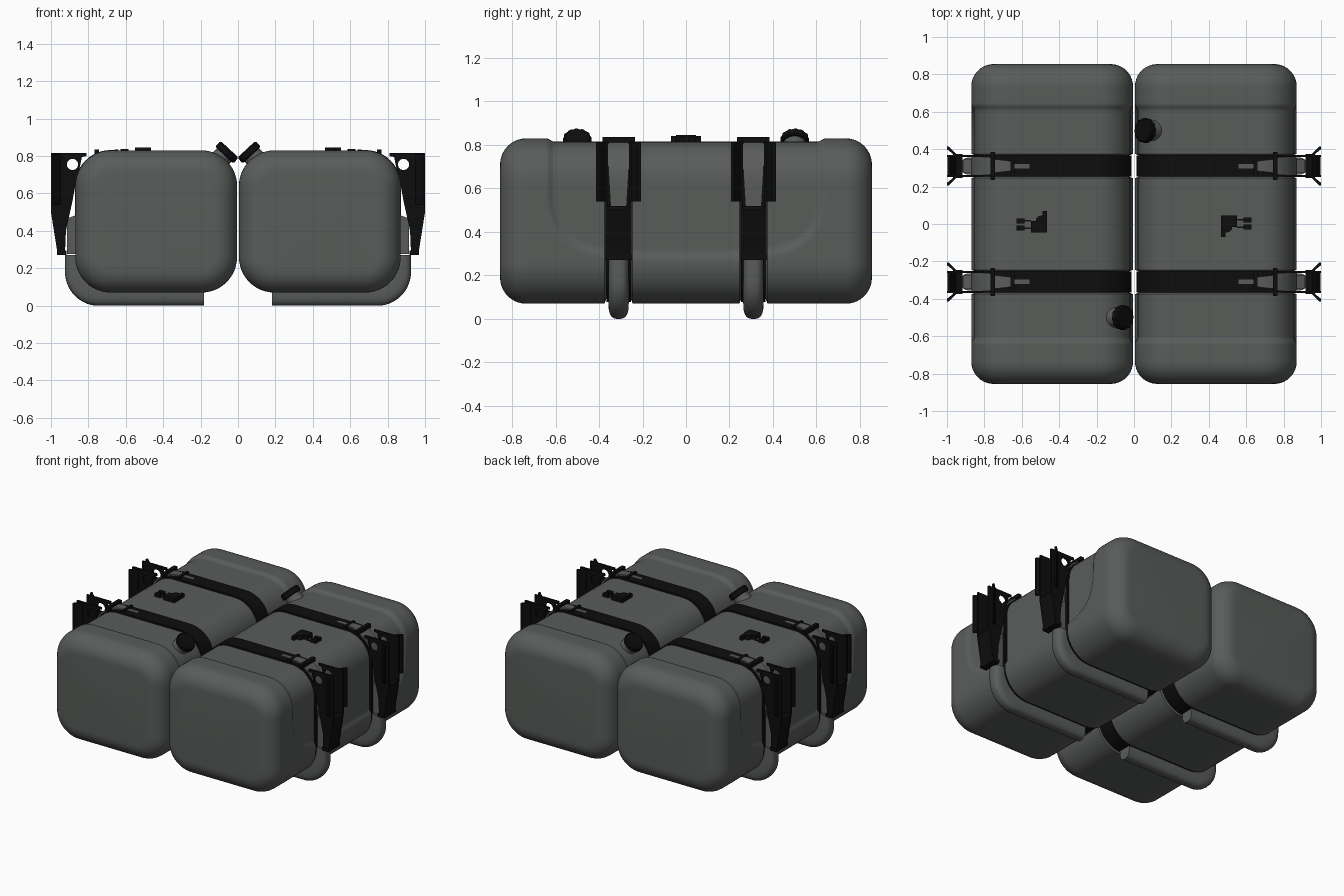
import bpy, bmesh, math
from mathutils import Vector, Matrix

if "Cube" in bpy.data.objects:
    bpy.data.objects.remove(bpy.data.objects["Cube"], do_unlink=True)


def material(name, color):
    m = bpy.data.materials.new(name)
    m.use_nodes = True
    m.diffuse_color = color
    m.node_tree.nodes["Principled BSDF"].inputs["Base Color"].default_value = color
    return m


GREY = material("dark grey", (0.1, 0.108, 0.102, 1))
BLACK = material("black", (0.004, 0.004, 0.004, 1))
STRAPS = {"front": -0.31, "rear": 0.31}


def place(name, mesh, mat, y=0.0):
    """Left copy plus the right copy, turned half way round the z axis."""
    mesh.materials.clear()
    mesh.materials.append(mat)
    mesh.shade_smooth()
    mesh.set_sharp_from_angle(angle=math.radians(35))
    for side, turn in (("left", 0), ("right", math.pi)):
        ob = bpy.data.objects.new(side + "_" + name, mesh)
        ob.matrix_world = Matrix.Rotation(turn, 4, "Z") @ Matrix.Translation((0, y, 0))
        bpy.context.collection.objects.link(ob)


def finish(bm, name, mat, y=0.0):
    bmesh.ops.recalc_face_normals(bm, faces=bm.faces)
    mesh = bpy.data.meshes.new(name)
    bm.to_mesh(mesh)
    bm.free()
    place(name, mesh, mat, y)


def skin(bm, rings, loop=False):
    """Bridge equal closed rings, capping the ends unless looped."""
    rows = [[bm.verts.new(p) for p in ring] for ring in rings]
    n = len(rows[0])
    for a, b in zip(rows, rows[1:] + rows[:1] if loop else rows[1:]):
        for i in range(n):
            j = (i + 1) % n
            bm.faces.new((a[i], a[j], b[j], b[i]))
    if not loop:
        bm.faces.new(rows[0])
        bm.faces.new(rows[-1])


def section(x0, x1, z0, z1, r, straight=24, corner=12):
    """Rounded rectangle as (point, outward normal) pairs, counter-clockwise."""
    out = []
    centres = [(x1 - r, z0 + r), (x1 - r, z1 - r), (x0 + r, z1 - r), (x0 + r, z0 + r)]
    for q, c in enumerate(centres):
        for k in range(corner + 1):
            a = math.pi / 2 * (q - 1 + k / corner)
            n = Vector((math.cos(a), math.sin(a)))
            out.append((Vector(c) + n * r, n))
        end = Vector(centres[(q + 1) % 4]) + n * r
        start = out[-1][0]
        out += [(start.lerp(end, k / straight), n) for k in range(1, straight)]
    return out


def prism(bm, outline, y0, y1):
    skin(bm, [[(x, y, z) for x, z in outline] for y in (y0, y1)])


def box(bm, x0, x1, y0, y1, z0, z1):
    prism(bm, [(x0, z0), (x1, z0), (x1, z1), (x0, z1)], y0, y1)


def cylinder(bm, radius, depth, matrix, sides=32, top=None):
    bmesh.ops.create_cone(bm, cap_ends=True, segments=sides, radius1=radius,
                          radius2=top or radius, depth=depth, matrix=matrix)


def sweep(bm, path, width, thick, base=0.0, rounded=False, loop=False):
    """Band following (point, normal) pairs, with a flat or domed outer face."""
    rings = []
    for p, n in path:
        w, t = width(p), thick(p, n)
        if rounded:
            arc = [math.pi * k / 16 for k in range(17)]
            prof = [(math.copysign(abs(math.cos(a)) ** 0.7, math.cos(a)) * w,
                     t * math.sin(a) ** 0.7 if 0 < k < 16 else 0)
                    for k, a in enumerate(arc)]
            prof += [(-w, base), (w, base)]
        else:
            prof = [(w, base), (w, t), (-w, t), (-w, base)]
        rings.append([(p.x + n.x * h, y, p.y + n.y * h) for y, h in prof])
    skin(bm, rings, loop)


# Tank: rounded section lofted along y, with a side recess and strap grooves
TANK = section(0.005, 0.87, 0.07, 0.83, 0.19)
END, FILLET = 0.855, 0.12


def inset(y, z):
    over = max(0.0, abs(y) - (END - FILLET))
    d = FILLET - math.sqrt(max(0.0, FILLET ** 2 - over ** 2))
    f = (y / 0.64) ** 4 + (max(0.0, 0.7 - z) / 0.42) ** 4
    s = min(1.0, max(0.0, (1.0 - f) / 0.2))
    d = max(d, 0.015 * s * s * (3 - 2 * s))
    if abs(abs(y) - 0.31) < 0.061:
        d = max(d, 0.026)
    return d


half = [(k + 0.5) / 100 for k in range(73)]
half += [END - FILLET + FILLET * math.sin(math.pi / 2 * k / 10) for k in range(11)]
stations = [-y for y in reversed(half)] + half
bm = bmesh.new()
skin(bm, [[(p.x - n.x * inset(y, p.y), y, p.y - n.y * inset(y, p.y)) for p, n in TANK]
          for y in stations])
finish(bm, "tank", GREY)

# Filler neck and ribbed cap on the inner top corner
lean = Vector((-0.68, 0, 0.73))
turn = lean.to_track_quat("Z", "Y").to_matrix().to_4x4()
cap = Vector((0.06, 0.5, 0.82))
bm = bmesh.new()
cylinder(bm, 0.062, 0.12, Matrix.Translation(cap - lean * 0.06) @ turn, top=0.05)
finish(bm, "filler_neck", GREY)
bm = bmesh.new()
rings = []
for h, r in ((-0.02, 0.06), (-0.015, 0.066), (0.014, 0.066), (0.022, 0.058)):
    ring = []
    for k in range(48):
        a = math.tau * k / 48
        rr = r - (0.004 if k % 4 > 1 else 0)
        ring.append(cap + turn @ Vector((rr * math.cos(a), rr * math.sin(a), h)))
    rings.append(ring)
skin(bm, rings)
finish(bm, "filler_cap", BLACK)

# Level sender with its two plugs
bm = bmesh.new()
box(bm, 0.465, 0.55, -0.015, 0.045, 0.8, 0.845)
cylinder(bm, 0.03, 0.045, Matrix.Translation((0.495, -0.015, 0.8225)), 20)
box(bm, 0.465, 0.488, -0.07, -0.01, 0.8, 0.84)
for y in (-0.017, 0.022):
    box(bm, 0.585, 0.628, y - 0.013, y + 0.013, 0.8, 0.838)
    box(bm, 0.55, 0.585, y - 0.004, y + 0.004, 0.8, 0.822)
finish(bm, "level_sender", BLACK)

# Bracket flange outline with a round hole, filled as a flat curve
FLANGE = [(0.81, 0.815), (1.0, 0.815), (1.0, 0.5), (0.965, 0.28), (0.925, 0.28),
          (0.92, 0.4), (0.887, 0.55), (0.87, 0.64), (0.85, 0.72), (0.835, 0.795), (0.81, 0.8)]
HOLE = [(0.885 + 0.03 * math.cos(math.tau * k / 24), 0.755 + 0.03 * math.sin(math.tau * k / 24))
        for k in range(24)]
curve = bpy.data.curves.new("flange_outline", "CURVE")
curve.dimensions, curve.fill_mode, curve.extrude = "2D", "BOTH", 0.006
for pts in (FLANGE, HOLE):
    sp = curve.splines.new("POLY")
    sp.points.add(len(pts) - 1)
    sp.use_cyclic_u = True
    for v, (x, z) in zip(sp.points, pts):
        v.co = (x, z, 0, 1)
helper = bpy.data.objects.new("flange_outline", curve)
flange = bpy.data.meshes.new_from_object(helper)
bpy.data.objects.remove(helper)
flange.transform(Matrix.Rotation(math.pi / 2, 4, "X"))

groove = [(p - n * 0.026, n) for p, n in TANK]
tube_path = [(p, n) for p, n in section(0.0, 0.86, 0.08, 0.83, 0.1)
             if p.x > 0.16 and p.y < 0.275 and (n.x > 0.01 or n.y < -0.01)]
# Start the run at the inner end of the bottom leg
tube_path.sort(key=lambda e: e[0].x - 0.1 + e[0].y * 2 if e[1].x > 0 else e[0].x - 0.1)
tongue_path = [(p, n) for p, n in groove
               if (n.x > 0.01 or n.y > 0.99) and p.x > 0.65 and p.y > 0.27]


def tongue_width(p):
    if p.y > 0.79 and p.x < 0.8:
        return 0.025 + 0.02 * (p.x - 0.65) / 0.15
    return 0.036 + 0.012 * min(1.0, max(0.0, (p.y - 0.5) / 0.2))


for end, y in STRAPS.items():
    # Flat strap around the tank
    bm = bmesh.new()
    sweep(bm, groove, lambda p: 0.056, lambda p, n: 0.018, loop=True)
    finish(bm, end + "_strap", BLACK, y)

    # Domed support arm under and beside the tank
    bm = bmesh.new()
    sweep(bm, tube_path, lambda p: 0.047, lambda p, n: 0.08 - 0.015 * max(0, n.x),
          base=-0.045, rounded=True)
    finish(bm, end + "_support_arm", GREY, y)

    # Strap end pad over the outer corner, with its slot plate
    bm = bmesh.new()
    sweep(bm, tongue_path, tongue_width, lambda p, n: 0.07 if p.y < 0.48 else 0.028)
    box(bm, 0.56, 0.66, -0.012, 0.012, 0.81, 0.826)
    finish(bm, end + "_strap_pad", GREY, y)

    # Buckle bars
    bm = bmesh.new()
    box(bm, 0.742, 0.768, -0.075, 0.075, 0.81, 0.836)
    box(bm, 0.64, 0.66, -0.056, 0.056, 0.81, 0.834)
    finish(bm, end + "_buckle", BLACK, y)

    # Channel bracket: two flanges, web, flared wings and foot band
    for name, dy in (("outer", -0.054), ("inner", 0.054)):
        place(f"{end}_{name}_flange", flange.copy(), BLACK, y + dy)
    bm = bmesh.new()
    prism(bm, [(0.95, 0.28), (0.965, 0.28), (0.998, 0.5), (0.98, 0.52)], -0.06, 0.06)
    box(bm, 0.918, 0.968, -0.065, 0.065, 0.272, 0.296)
    for s in (-1, 1):
        wing = [(0.95, 0.05), (1.0, 0.09), (1.0, 0.104), (0.99, 0.104), (0.95, 0.065)]
        skin(bm, [[(x, s * v, z) for x, v in wing] for z in (0.54, 0.812)])
    finish(bm, end + "_bracket", BLACK, y)
